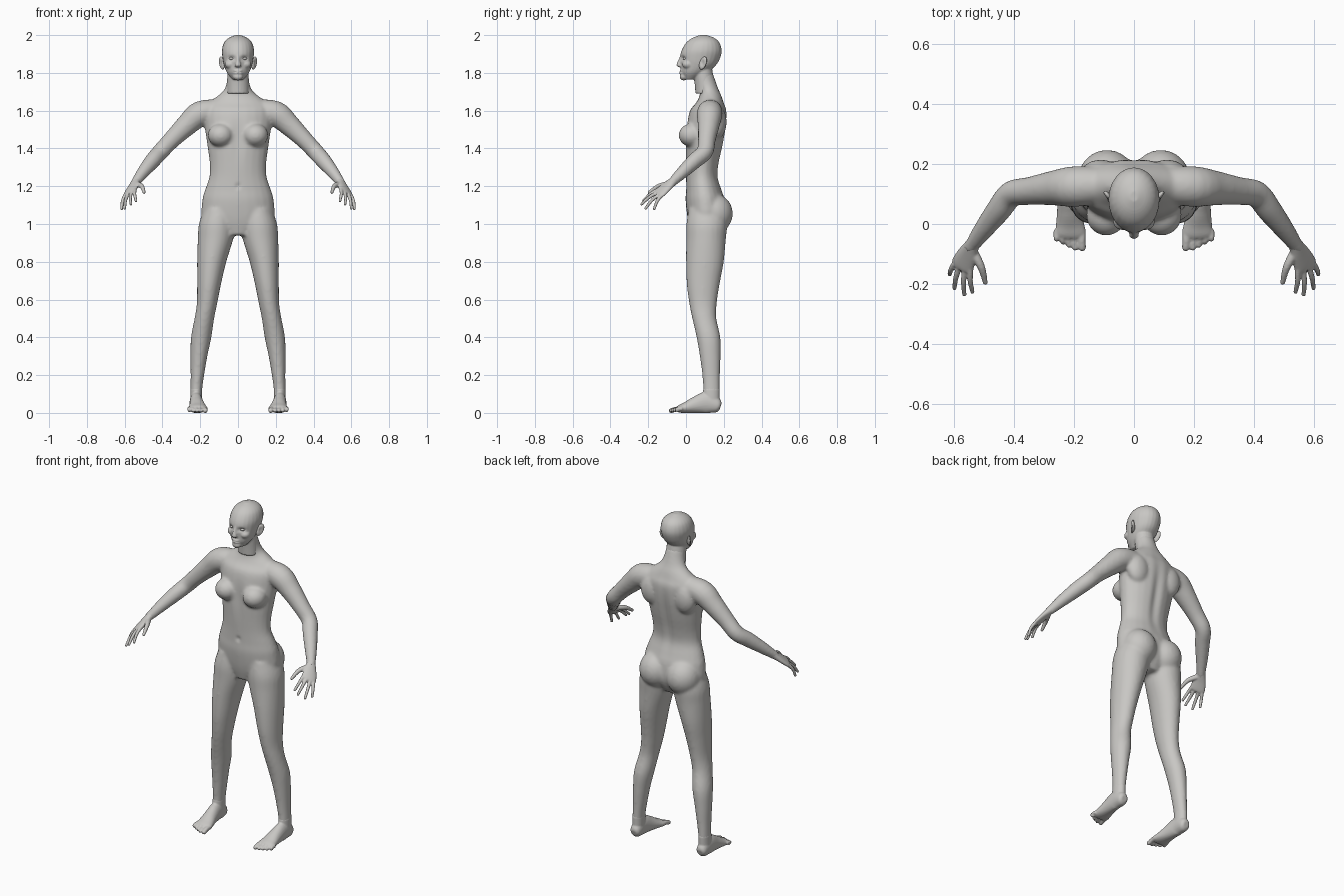
import bpy, bmesh, math
from mathutils import Vector

if "Cube" in bpy.data.objects:
    bpy.data.objects.remove(bpy.data.objects["Cube"])

skin = bpy.data.materials.new("warm_grey")
skin.use_nodes = True
GREY = (0.58, 0.57, 0.55, 1)
skin.diffuse_color = GREY
skin.node_tree.nodes["Principled BSDF"].inputs["Base Color"].default_value = GREY


def spline(rows, t):
    """Catmull-Rom value at t along rows of numbers."""
    i = min(int(t), len(rows) - 2)
    u = t - i
    a, b, c, d = (rows[min(max(k, 0), len(rows) - 1)] for k in range(i - 1, i + 3))
    return [0.5 * (2 * q + (r - p) * u + (2 * p - 5 * q + 4 * r - s) * u * u
                   + (3 * q - p - 3 * r + s) * u ** 3) for p, q, r, s in zip(a, b, c, d)]


def loft(bm, rows, side, axis=None, mirror=1, steps=4, sides=24):
    """Closed tube through rows of x, y, z, side radius, other radius."""
    n = (len(rows) - 1) * steps
    pts = [spline(rows, i / steps) for i in range(n + 1)]
    rings = []
    for i, p in enumerate(pts):
        centre = Vector(p[:3])
        t = Vector(axis) if axis else Vector(pts[min(i + 1, n)][:3]) - Vector(pts[max(i - 1, 0)][:3])
        t.normalize()
        u = Vector(side)
        u = (u - t * u.dot(t)).normalized()
        w = t.cross(u)
        ring = []
        for k in range(sides):
            a = math.tau * k / sides
            co = centre + u * math.cos(a) * max(p[3], .002) + w * math.sin(a) * max(p[4], .002)
            co.x *= mirror
            ring.append(bm.verts.new(co))
        rings.append(ring)
    faces = [bm.faces.new(rings[0]), bm.faces.new(rings[-1])]
    for r, q in zip(rings, rings[1:]):
        faces += [bm.faces.new((r[k - 1], r[k], q[k], q[k - 1])) for k in range(sides)]
    bmesh.ops.recalc_face_normals(bm, faces=faces)


def ball(bm, centre, radii):
    made = bmesh.ops.create_uvsphere(bm, u_segments=24, v_segments=16, radius=1)
    for v in made["verts"]:
        v.co = Vector(c + r * q for c, r, q in zip(centre, radii, v.co))


def digit(bm, path, r0, r1, mirror):
    """Finger or toe with a rounded tip."""
    n = len(path) - 1
    rows = [(*p, r0 + (r1 - r0) * i / n, r0 + (r1 - r0) * i / n) for i, p in enumerate(path)]
    loft(bm, rows, (1, 0, .3), mirror=mirror, sides=12)
    tip = path[-1]
    ball(bm, (tip[0] * mirror, tip[1], tip[2]), (r1, r1, r1))


def finish(name, bm, voxel=None, smooth=4, sculpt=None):
    """Fuse the pieces into one skin, sculpt it and shade it."""
    mesh = bpy.data.meshes.new(name)
    bm.to_mesh(mesh)
    bm.free()
    obj = bpy.data.objects.new(name, mesh)
    bpy.context.collection.objects.link(obj)
    if voxel:
        rm = obj.modifiers.new("fuse", "REMESH")
        rm.mode, rm.voxel_size = "VOXEL", voxel
        sm = obj.modifiers.new("soften", "SMOOTH")
        sm.factor, sm.iterations = 0.5, smooth
        bpy.context.view_layer.update()
        fused = bpy.data.meshes.new_from_object(obj.evaluated_get(bpy.context.evaluated_depsgraph_get()))
        obj.modifiers.clear()
        obj.data = fused
        fused.name = name
    for v in obj.data.vertices:
        if sculpt:
            sculpt(v.co)
        v.co.z = max(v.co.z, 0)
    obj.data.materials.clear()
    obj.data.materials.append(skin)
    obj.data.shade_smooth()
    return obj


def bump(*terms):
    return math.exp(-sum((d / w) ** 2 for d, w in terms))


X, Z = (1, 0, 0), (0, 0, 1)

# Body: torso, neck, arms and legs
torso = [(.94, .10, .08, .07), (1.02, .11, .185, .10), (1.12, .103, .19, .105), (1.18, .095, .175, .095),
         (1.25, .085, .152, .085), (1.32, .087, .15, .089), (1.42, .097, .163, .101), (1.52, .108, .177, .106),
         (1.6, .118, .18, .098), (1.64, .127, .16, .075), (1.68, .13, .105, .058), (1.71, .122, .074, .052),
         (1.75, .105, .06, .054), (1.8, .09, .055, .052)]
leg = [(1.08, .1, .11, .08, .095), (1, .111, .11, .096, .108), (.92, .119, .106, .094, .105),
       (.8, .139, .1, .077, .1), (.68, .153, .091, .063, .087), (.58, .164, .09, .054, .073),
       (.5, .178, .097, .052, .064), (.4, .195, .119, .054, .063), (.3, .207, .128, .045, .055),
       (.2, .215, .133, .036, .047), (.12, .221, .135, .031, .044), (.05, .222, .135, .031, .045)]
arm = [(.1, .13, 1.6, .06), (.2, .125, 1.583, .068), (.27, .12, 1.525, .058), (.35, .11, 1.447, .047),
       (.41, .1, 1.383, .044), (.45, .05, 1.338, .042), (.5, -.015, 1.277, .034), (.54, -.07, 1.224, .025),
       (.55, -.085, 1.212, .023)]
bm = bmesh.new()
loft(bm, [(0, cy, z, rx, ry) for z, cy, rx, ry in torso], X, Z)
for s in (1, -1):
    loft(bm, [(cx, cy, z, rx, ry) for z, cx, cy, rx, ry in leg], X, Z, s)
    loft(bm, [(x, y, z, r, r) for x, y, z, r in arm], (1, 0, 1), None, s)
    ball(bm, (s * .09, .148, 1.055), (.098, .1, .105))
    ball(bm, (s * .092, .03, 1.47), (.068, .069, .062))
    ball(bm, (s * .11, .165, 1.54), (.07, .05, .09))


def shape_torso(co):
    # spine furrow, navel and chest hollow
    if co.y > .12:
        co.y -= .012 * bump((co.x, .025), (co.z - 1.4, .18))
    else:
        co.y += .008 * bump((co.x, .012), (co.z - 1.2, .014))
        co.y += .008 * bump((co.x, .03), (co.z - 1.45, .1))


finish("body", bm, .009, 6, shape_torso)

# Head: skull, jaw, nose, lips and chin
skull = [(1.765, .022, .03, .03), (1.8, .042, .058, .067), (1.84, .065, .074, .093), (1.88, .075, .082, .106),
         (1.92, .083, .085, .106), (1.96, .089, .074, .088), (1.985, .092, .049, .058), (2, .092, .014, .018)]
bm = bmesh.new()
loft(bm, [(0, cy, z, rx, ry) for z, cy, rx, ry in skull], X, Z)
loft(bm, [(0, .1, 1.69, .058, .05), (0, .097, 1.75, .058, .052), (0, .085, 1.83, .055, .052)], X, Z)
loft(bm, [(0, -.018, 1.895, .009, .012), (0, -.03, 1.865, .01, .013), (0, -.036, 1.84, .017, .014),
          (0, -.028, 1.83, .012, .01)], X, Z)
ball(bm, (0, -.012, 1.78), (.027, .022, .02))
for z in (1.799, 1.811):
    ball(bm, (0, -.016, z), (.026, .02, .0065))
for s in (1, -1):
    ball(bm, (s * .04, .01, 1.845), (.03, .03, .024))


def shape_face(co):
    if co.y < .05:
        for s in (1, -1):
            co.y += .013 * bump((co.x - s * .034, .018), (co.z - 1.877, .012))


finish("head", bm, .005, 2, shape_face)

for s, label in ((1, "left"), (-1, "right")):
    # Eye
    bm = bmesh.new()
    ball(bm, (s * .034, -.003, 1.876), (.014, .014, .008))
    finish(label + "_eye", bm)

    # Ear: shell with a hollow in its outer side
    bm = bmesh.new()
    ball(bm, (s * .086, .09, 1.852), (.012, .019, .034))
    for v in bm.verts:
        v.co.y += .25 * (v.co.z - 1.852)
        v.co.x += s * .5 * (v.co.y - .09)
        v.co.x -= s * .009 * bump((v.co.y - .087, .01), (v.co.z - 1.852, .018))
    finish(label + "_ear", bm)

    # Hand: flat palm, four fingers and a thumb
    bm = bmesh.new()
    across = Vector((.81, .2, -.54))
    knuckle = Vector((.573, -.14, 1.165))
    loft(bm, [(.53, -.056, 1.237, .025, .024), (.54, -.07, 1.224, .025, .022), (.556, -.103, 1.197, .036, .018),
              (.573, -.138, 1.166, .042, .015), (.577, -.15, 1.157, .037, .011)], across, None, s)
    tips = [(.54, -.226, 1.122), (.567, -.235, 1.105), (.6, -.214, 1.083), (.616, -.168, 1.08)]
    for k, tip in enumerate(tips):
        base = knuckle + across * (.022 * k - .033)
        mid = (base + Vector(tip)) / 2 + Vector((.004, -.003, .006))
        digit(bm, [tuple(base), tuple(mid), tip], .0105, .0075, s)
    digit(bm, [(.537, -.095, 1.21), (.51, -.145, 1.2), (.497, -.195, 1.168)], .017, .0085, s)
    finish(label + "_hand", bm, .004, 2)

    # Foot: heel, arch, ball and five toes
    bm = bmesh.new()
    loft(bm, [(.222, .183, .033, .018, .018), (.222, .167, .038, .031, .038), (.222, .11, .054, .034, .057),
              (.218, .05, .042, .039, .044), (.214, 0, .028, .047, .03), (.212, -.03, .022, .052, .022),
              (.212, -.045, .018, .047, .016)], X, None, s)
    loft(bm, [(.222, .133, .05, .031, .045), (.221, .135, .13, .031, .044)], X, Z, s)
    for k, reach in enumerate((.078, .08, .071, .06, .045)):
        x = .175 + .02 * k + (.004 if k else 0)
        r = .0095 if k else .013
        digit(bm, [(x, -.02, .022), (x, -.05, .02), (x - .002, -reach, .012)], r + .001, r, s)
    finish(label + "_foot", bm, .005, 2)
